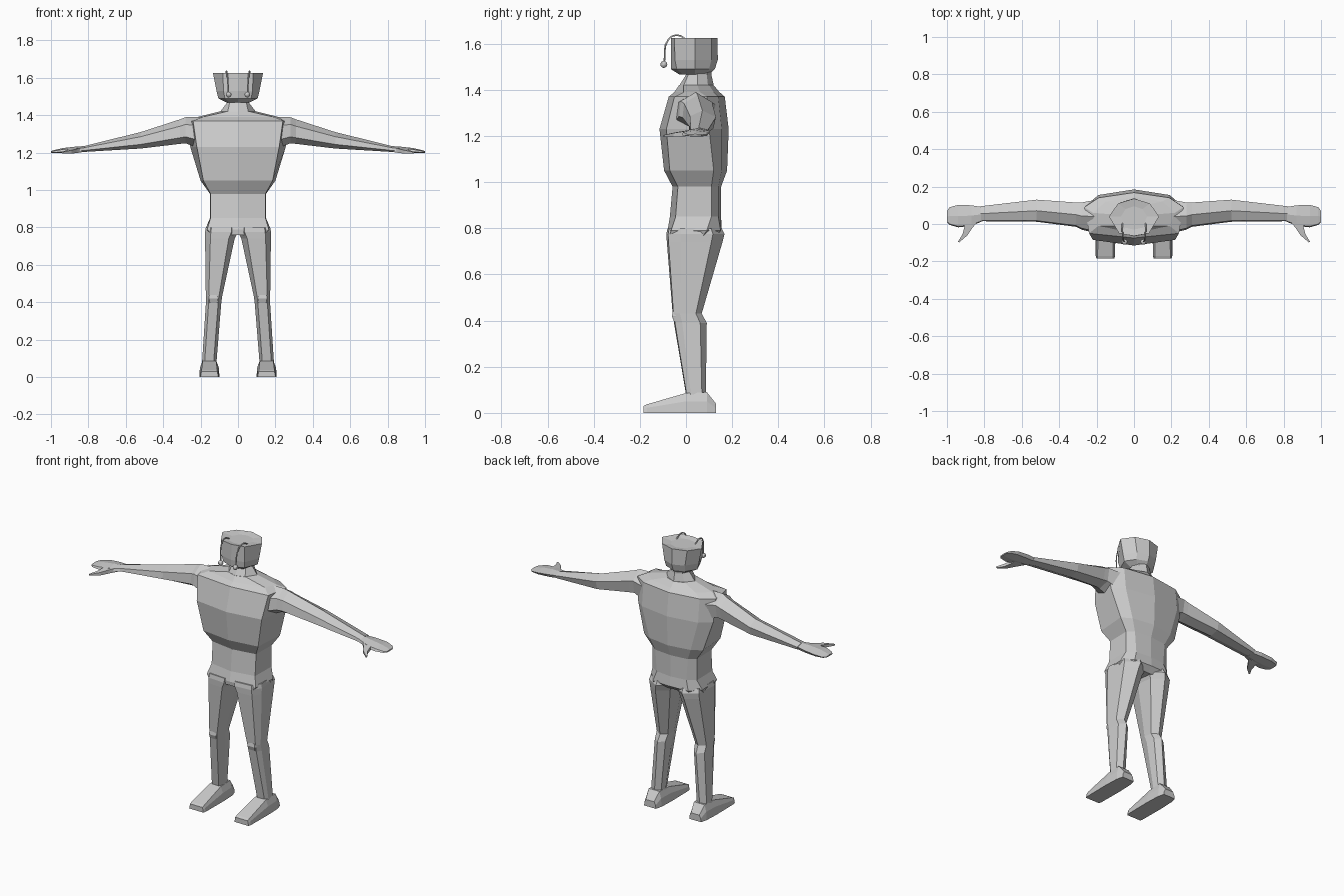
import bpy, bmesh
from mathutils import Vector


def loft(name, rings, mirror=False):
    """Skin equal-length rings of points, close both ends, optionally mirror across x."""
    bm = bmesh.new()
    vs = [[bm.verts.new(p) for p in r] for r in rings]
    n = len(vs[0])
    for a, b in zip(vs, vs[1:]):
        for i in range(n):
            j = (i + 1) % n
            bm.faces.new((a[i], a[j], b[j], b[i]))
    bm.faces.new(vs[0])
    bm.faces.new(vs[-1])
    bmesh.ops.recalc_face_normals(bm, faces=bm.faces)
    me = bpy.data.meshes.new(name)
    bm.to_mesh(me)
    bm.free()
    ob = bpy.data.objects.new(name, me)
    bpy.context.collection.objects.link(ob)
    if mirror:
        m = ob.modifiers.new("mirror", 'MIRROR')
        m.use_mirror_merge = False
    return ob


def body_ring(z, front, fc, sc, bc, back):
    """Symmetric 8-sided ring: front centre, front/side/back corners, back centre."""
    right = [(x, y, z) for x, y in (fc, sc, bc)]
    return [(0, front, z)] + right + [(0, back, z)] + [(-x, y, z) for x, y, z in right[::-1]]


# torso, from hips to neck top
loft("torso", [
    body_ring(0.76, -0.065, (0.14, -0.075), (0.17, 0.07), (0.12, 0.13), 0.12),
    body_ring(0.79, -0.08, (0.165, -0.065), (0.175, 0.09), (0.12, 0.15), 0.155),
    body_ring(0.85, -0.07, (0.147, -0.045), (0.15, 0.11), (0.10, 0.14), 0.152),
    body_ring(0.98, -0.058, (0.147, -0.035), (0.15, 0.11), (0.11, 0.14), 0.152),
    body_ring(1.05, -0.095, (0.185, -0.07), (0.20, 0.12), (0.14, 0.155), 0.178),
    body_ring(1.23, -0.115, (0.22, -0.085), (0.255, 0.10), (0.19, 0.155), 0.185),
    body_ring(1.37, -0.075, (0.24, -0.05), (0.265, 0.09), (0.19, 0.14), 0.168),
    body_ring(1.39, -0.05, (0.19, -0.01), (0.22, 0.06), (0.15, 0.12), 0.145),
    body_ring(1.42, -0.03, (0.06, -0.01), (0.10, 0.05), (0.06, 0.10), 0.12)])

# neck
loft("neck", [
    body_ring(1.40, -0.035, (0.065, -0.015), (0.11, 0.05), (0.06, 0.10), 0.125),
    body_ring(1.42, -0.028, (0.055, -0.01), (0.095, 0.05), (0.055, 0.095), 0.12),
    body_ring(1.465, 0.0, (0.045, 0.01), (0.06, 0.05), (0.04, 0.09), 0.11),
    body_ring(1.50, 0.0, (0.045, 0.01), (0.06, 0.05), (0.04, 0.09), 0.11)])

# head, flared block with a slightly sunken crown
loft("head", [
    body_ring(1.467, -0.03, (0.045, -0.015), (0.06, 0.04), (0.04, 0.08), 0.10),
    body_ring(1.49, -0.066, (0.07, -0.04), (0.105, 0.04), (0.065, 0.10), 0.125),
    body_ring(1.53, -0.066, (0.078, -0.048), (0.115, 0.04), (0.07, 0.11), 0.138),
    body_ring(1.625, -0.064, (0.08, -0.05), (0.134, 0.04), (0.085, 0.11), 0.136),
    body_ring(1.618, -0.03, (0.045, -0.02), (0.07, 0.04), (0.045, 0.08), 0.095)])

# arms
ARM = ((0.5, 1), (0.05, 0.72), (0, 0.25), (0.4, 0), (0.9, 0.12), (1, 0.68))


def arm_ring(x, y0, y1, z0, z1):
    return [(x, y0 + (y1 - y0) * u, z0 + (z1 - z0) * v) for u, v in ARM]


loft("arm", [arm_ring(*r) for r in (
    (0.20, -0.05, 0.13, 1.22, 1.39), (0.28, -0.03, 0.115, 1.25, 1.39),
    (0.31, -0.015, 0.115, 1.247, 1.378), (0.52, 0.012, 0.13, 1.222, 1.31),
    (0.82, 0.015, 0.095, 1.204, 1.236))], True)

# hands and thumbs
loft("hand", [arm_ring(*r) for r in (
    (0.81, 0.015, 0.09, 1.204, 1.236), (0.87, -0.01, 0.10, 1.20, 1.232),
    (0.94, -0.018, 0.102, 1.197, 1.224), (0.985, -0.005, 0.09, 1.197, 1.213),
    (1.0, 0.01, 0.07, 1.199, 1.208))], True)
loft("thumb", [[(x - w, y, z - h), (x + w, y + w * .5, z - h), (x + w, y + w * .5, z + h), (x - w, y, z + h)]
               for x, y, z, w, h in (
    (0.865, 0.02, 1.215, 0.035, 0.012), (0.884, -0.02, 1.209, 0.021, 0.011),
    (0.903, -0.06, 1.204, 0.013, 0.009), (0.938, -0.098, 1.20, 0.004, 0.004))], True)

# legs
LEG = ((0, 0.4), (0.2, 0), (0.82, 0.03), (1, 0.25), (0.95, 0.8), (0.5, 1), (0.08, 0.8))
loft("leg", [[(x0 + (x1 - x0) * u, y0 + (y1 - y0) * v, z) for u, v in LEG]
             for z, x0, x1, y0, y1 in (
    (0.80, 0.0, 0.172, -0.08, 0.155), (0.775, 0.0, 0.177, -0.085, 0.167),
    (0.74, 0.018, 0.176, -0.083, 0.158), (0.43, 0.085, 0.172, -0.058, 0.068),
    (0.39, 0.09, 0.172, -0.052, 0.09), (0.08, 0.115, 0.192, 0.0, 0.086))], True)

# kneecaps
loft("kneecap", [[(x0, -0.02, z), (x0 + .015, y, z), (x1 - .015, y, z), (x1, -0.02, z)]
                 for z, x0, x1, y in (
    (0.395, 0.097, 0.165, -0.052), (0.42, 0.092, 0.17, -0.061), (0.44, 0.095, 0.168, -0.057))], True)

# feet
loft("foot", [[(0.153 - w, y, 0), (0.153 + w, y, 0), (0.153 + w * .94, y, zm), (0.153 + t, y, zt),
               (0.153 - t, y, zt), (0.153 - w * .94, y, zm)]
              for y, w, t, zm, zt in (
    (0.13, 0.04, 0.028, 0.02, 0.04), (0.09, 0.05, 0.036, 0.05, 0.09),
    (0.0, 0.054, 0.036, 0.05, 0.086), (-0.17, 0.052, 0.042, 0.022, 0.037),
    (-0.185, 0.048, 0.042, 0.015, 0.03))], True)

# drooping feelers with round tips
for s in (-1, 1):
    cu = bpy.data.curves.new("feeler", 'CURVE')
    cu.dimensions = '3D'
    cu.bevel_depth = 0.004
    cu.bevel_resolution = 1
    cu.resolution_u = 4
    pts = [(0.062, 0.005, 1.615), (0.062, -0.035, 1.636), (0.058, -0.075, 1.62), (0.05, -0.095, 1.51)]
    sp = cu.splines.new('BEZIER')
    sp.bezier_points.add(len(pts) - 1)
    for b, (x, y, z) in zip(sp.bezier_points, pts):
        b.co = Vector((s * x, y, z))
        b.handle_left_type = b.handle_right_type = 'AUTO'
    bpy.context.collection.objects.link(bpy.data.objects.new("feeler", cu))
    bpy.ops.mesh.primitive_uv_sphere_add(segments=12, ring_count=8, radius=0.015,
                                         location=(s * 0.05, -0.096, 1.51))
    bpy.context.object.name = "feeler_tip"
